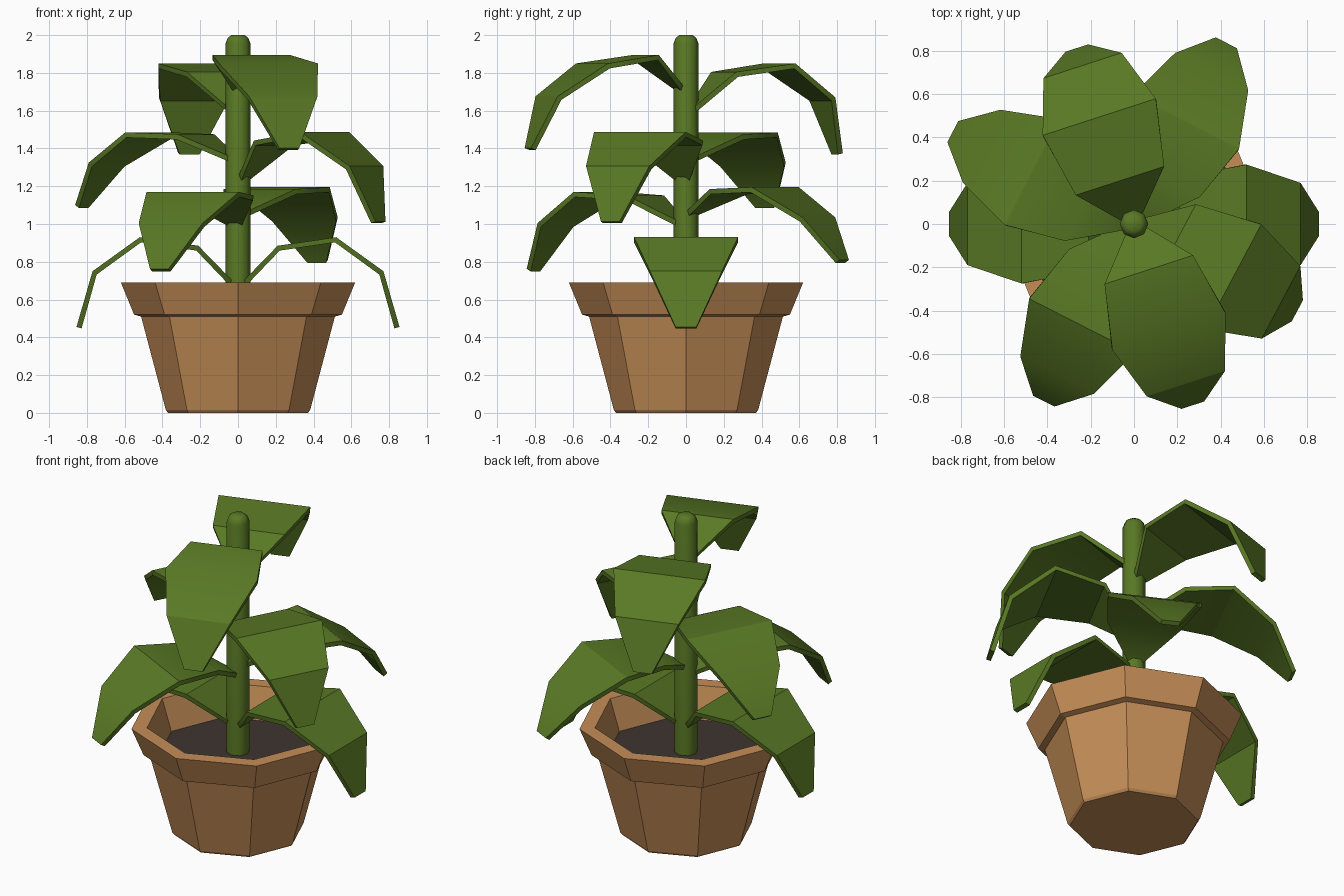
import bpy
import bmesh
from math import cos, sin, pi, radians
from mathutils import Vector

cube = bpy.data.objects.get("Cube")
if cube:
    bpy.data.objects.remove(cube, do_unlink=True)


def make_material(name, rgb):
    mat = bpy.data.materials.new(name)
    mat.use_nodes = True
    color = (*rgb, 1)
    mat.diffuse_color = color
    mat.node_tree.nodes["Principled BSDF"].inputs["Base Color"].default_value = color
    return mat


leaf_green = make_material("leaf green", (0.1, 0.19, 0.018))
terracotta = make_material("terracotta", (0.56, 0.27, 0.095))
soil_brown = make_material("soil brown", (0.05, 0.034, 0.028))


def add_object(name, bm, mat, smooth_angle=None):
    bmesh.ops.recalc_face_normals(bm, faces=bm.faces)
    mesh = bpy.data.meshes.new(name)
    bm.to_mesh(mesh)
    bm.free()
    mesh.materials.append(mat)
    obj = bpy.data.objects.new(name, mesh)
    bpy.context.collection.objects.link(obj)
    if smooth_angle:
        bpy.ops.object.select_all(action="DESELECT")
        obj.select_set(True)
        bpy.context.view_layer.objects.active = obj
        bpy.ops.object.shade_smooth_by_angle(angle=radians(smooth_angle))
    return obj


def lathe(name, profile, mat, sides=8, smooth_angle=None):
    """Turn a (radius, height) profile around z and cap both ends."""
    bm = bmesh.new()
    rings = []
    for r, z in profile:
        turns = [2 * pi * i / sides for i in range(sides)]
        rings.append([bm.verts.new((r * cos(a), r * sin(a), z)) for a in turns])
    for low, high in zip(rings, rings[1:]):
        for i in range(sides):
            j = (i + 1) % sides
            bm.faces.new((low[i], low[j], high[j], high[i]))
    bm.faces.new(rings[0])
    bm.faces.new(rings[-1])
    return add_object(name, bm, mat, smooth_angle)


# Pot with flared rim, soil bed and round-topped stem
lathe("pot", [(0.37, 0), (0.382, 0.015), (0.513, 0.51), (0.55, 0.52), (0.62, 0.69),
              (0.53, 0.69), (0.46, 0.48)], terracotta)
lathe("soil", [(0.44, 0.47), (0.466, 0.5)], soil_brown)
lathe("stem", [(0.066, 0.48), (0.066, 1.955), (0.055, 1.985), (0.035, 2)],
      leaf_green, smooth_angle=50)

# Leaf cross-sections from base to tip: reach and height for a drooping leaf
# and for a spread leaf (height measured from the shoulder), and half width
DROOPING = [(0.02, -0.24), (0.21, -0.045), (0.52, 0), (0.77, -0.18), (0.855, -0.475)]
SPREAD = [(0.02, -0.13), (0.25, -0.01), (0.53, 0), (0.79, -0.16), (0.94, -0.385)]
HALF_WIDTHS = [0.04, 0.215, 0.275, 0.19, 0.055]
THICKNESS = 0.028


def add_leaf(name, heading, shoulder, spread, neck_lift=0):
    out = Vector((cos(radians(heading)), sin(radians(heading)), 0))
    side = Vector((-out.y, out.x, 0))
    bm = bmesh.new()
    rows = []
    for i, half in enumerate(HALF_WIDTHS):
        point = Vector(DROOPING[i]).lerp(Vector(SPREAD[i]), spread)
        height = shoulder + point.y + (neck_lift if i < 2 else 0)
        middle = out * point.x + Vector((0, 0, height))
        rows.append([bm.verts.new(middle - side * half), bm.verts.new(middle + side * half)])
    for a, b in zip(rows, rows[1:]):
        bm.faces.new((a[0], b[0], b[1], a[1]))
    # Thicken the blade below its upper surface
    bm.normal_update()
    top = bm.faces[:]
    normals = {v: v.normal.copy() for v in bm.verts}
    lower = {v: bm.verts.new(v.co - n * THICKNESS) for v, n in normals.items()}
    border = [e for e in bm.edges if e.is_boundary]
    for face in top:
        bm.faces.new([lower[v] for v in reversed(face.verts)])
    for edge in border:
        a, b = edge.verts
        bm.faces.new((a, b, lower[b], lower[a]))
    add_object(name, bm, leaf_green, smooth_angle=30)


# Four pairs of leaves spiralling up the stem
add_leaf("bottom_leaf_left", 0, 0.93, 0)
add_leaf("bottom_leaf_right", 180, 0.93, 0)
add_leaf("lower_leaf_back", 63, 1.195, 1)
add_leaf("lower_leaf_front", 243, 1.17, 0.75)
add_leaf("upper_leaf_left", -28, 1.487, 0)
add_leaf("upper_leaf_right", 153, 1.485, 1)
add_leaf("top_leaf_back", 108, 1.85, 0)
add_leaf("top_leaf_front", -72, 1.85, 0.3, 0.08)
